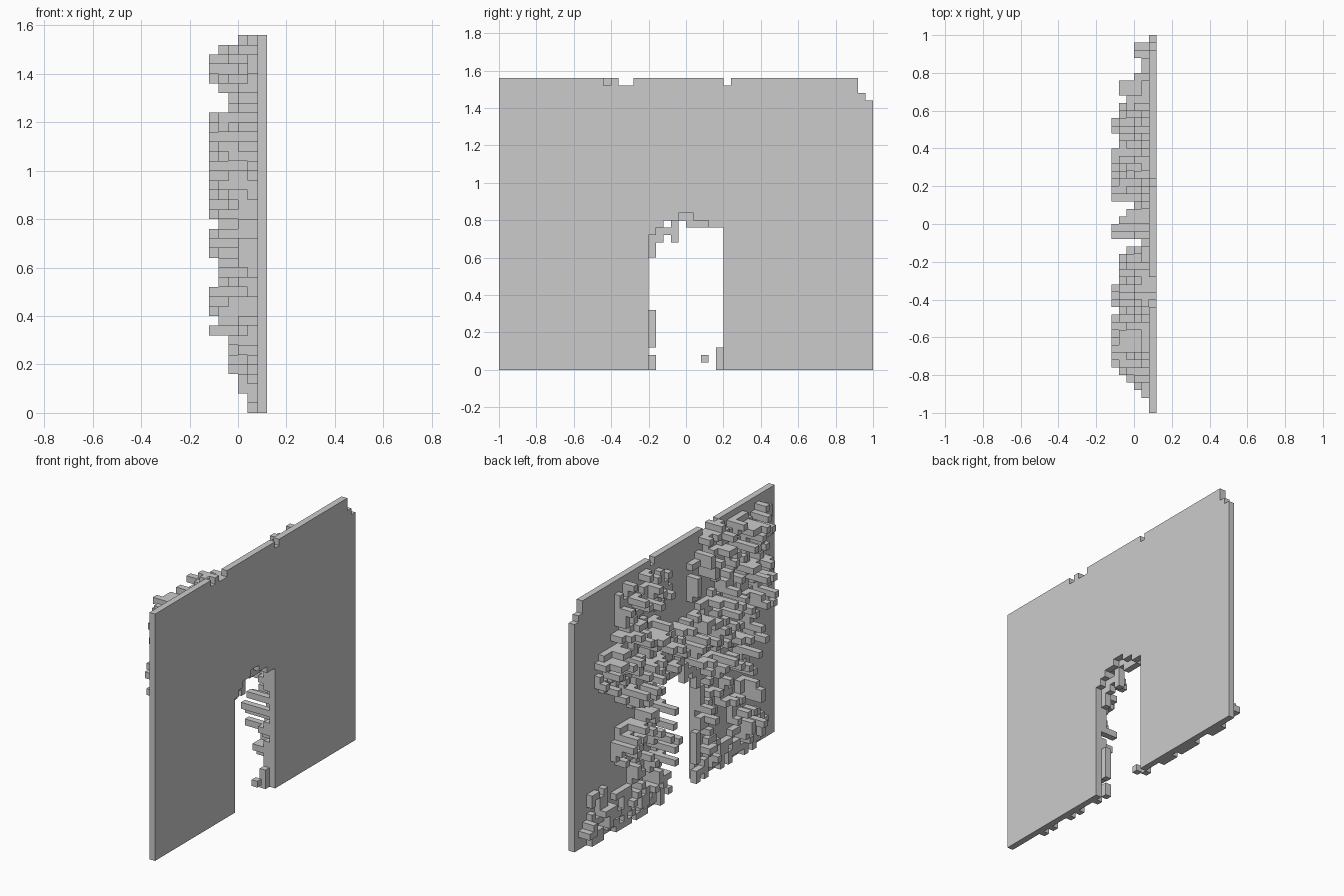
import bpy
import bmesh
import random

random.seed(7)
U = 0.04                      # block size
BACK = 0.08                   # rear plane of the slab
HALF, TOP = 25, 39            # slab half width and height, in blocks

cube = bpy.data.objects.get("Cube")
if cube:
    bpy.data.objects.remove(cube, do_unlink=True)

stone = bpy.data.materials.new("grey_stone")
stone.use_nodes = True
colour = (0.6, 0.6, 0.6, 1)
stone.diffuse_color = colour
stone.node_tree.nodes["Principled BSDF"].inputs["Base Color"].default_value = colour


def finish(name, bm):
    bmesh.ops.remove_doubles(bm, verts=bm.verts, dist=0.0001)
    bmesh.ops.recalc_face_normals(bm, faces=bm.faces)
    mesh = bpy.data.meshes.new(name)
    bm.to_mesh(mesh)
    bm.free()
    mesh.materials.append(stone)
    obj = bpy.data.objects.new(name, mesh)
    bpy.context.collection.objects.link(obj)
    return obj


# Door opening: height of each block column, from one jamb to the other
DOOR_START = -5
lintel = [18, 19, 20, 20, 21, 21, 20, 20, 19, 19]


def in_door(j, k):
    n = j - DOOR_START
    return 0 <= n < len(lintel) and k < lintel[n]


# Slab: stepped outline with a broken top edge, extruded by one block
outline = [(-HALF, 0), (DOOR_START, 0)]
for n, h in enumerate(lintel):
    outline += [(DOOR_START + n, h), (DOOR_START + n + 1, h)]
outline += [(5, 0), (HALF, 0), (HALF, 36), (24, 36), (24, 37), (23, 37), (23, TOP)]
for end, start in ((6, 5), (-7, -9), (-10, -11)):
    outline += [(end, TOP), (end, TOP - 1), (start, TOP - 1), (start, TOP)]
outline.append((-HALF, TOP))
points = [p for i, p in enumerate(outline) if p != outline[i - 1]]

bm = bmesh.new()
face = bm.faces.new([bm.verts.new((BACK + U, j * U, k * U)) for j, k in points])
moved = bmesh.ops.extrude_face_region(bm, geom=[face])["geom"]
bmesh.ops.translate(bm, vec=(-U, 0, 0),
                    verts=[v for v in moved if isinstance(v, bmesh.types.BMVert)])
finish("wall_slab", bm)

# Rubble patches: centre across, centre up, radius across, radius up, depth
patches = [
    (13, 34, 2, 4, 4), (8, 35, 2, 3, 4), (4, 34, 2, 3, 2), (-4, 32, 1, 4, 3),
    (11, 28, 6, 5, 5), (3, 24, 6, 4, 5), (17, 26, 3, 4, 4), (10, 22, 5, 4, 5),
    (-8, 25, 5, 5, 5), (-14, 19, 4, 5, 5), (-7, 19, 4, 3, 4),
    (-9, 35, 4, 4, 4), (-15, 33, 6, 5, 5), (-18, 27, 4, 5, 5), (-11, 28, 4, 4, 4),
    (-20, 35, 3, 3, 3), (-6, 12, 2, 7, 3), (-11, 12, 2, 2, 3), (-7, 3, 3, 3, 3),
    (-16, 7, 3, 5, 4), (-18, 3, 4, 3, 2), (-12, 2, 3, 2, 2),
    (7, 13, 3, 7, 5), (13, 13, 3, 3, 5), (9, 5, 4, 5, 4), (14, 3, 3, 3, 2),
    (20, 3, 4, 3, 3), (20, 7, 2, 1, 2),
]


def patch_depth(j, k):
    best = 0
    for cj, ck, rj, rk, depth in patches:
        d = ((j + .5 - cj) / rj) ** 2 + ((k + .5 - ck) / rk) ** 2
        if d < 1:
            best = max(best, depth * (1.15 - 0.5 * d))
    return best


# Depth of rubble blocks behind every slab cell, thinning toward the edges
filled = set()
for j in range(-23, HALF):
    for k in range(TOP):
        reach = patch_depth(j, k)
        if reach == 0 or in_door(j, k) or random.random() < 0.38:
            continue
        side = 24 - j if j > 0 else j + 23
        cap = min(5, 1 + k // 2, 1 + side)
        depth = 1 + int(reach * random.random() ** 1.7)
        filled.update((i, j, k) for i in range(min(depth, cap)))

# Ledges that stick out into the doorway, plus the plug behind the top notch
ledges = [(-5, 0, 2), (-5, 3, 8), (-5, 15, 18), (-4, 17, 19), (-3, 18, 19),
          (-2, 17, 20), (-1, 20, 21), (0, 19, 21), (1, 19, 20), (2, 19, 20),
          (4, 0, 3), (2, 1, 2), (-11, 38, 39)]
for j, low, high in ledges:
    filled.update((0, j, k) for k in range(low, high))

# Rubble mesh: one quad for each exposed block side
sides = [(axis, s) for axis in range(3) for s in (0, 1)]
bm = bmesh.new()
for cell in sorted(filled):
    for axis, s in sides:
        other = list(cell)
        other[axis] += 2 * s - 1
        if tuple(other) in filled:
            continue
        if other[0] < 0 and not in_door(*cell[1:]):
            continue
        a, b = (axis + 1) % 3, (axis + 2) % 3
        quad = []
        for da, db in ((0, 0), (1, 0), (1, 1), (0, 1)):
            p = list(cell)
            p[axis] += s
            p[a] += da
            p[b] += db
            quad.append(bm.verts.new((BACK - p[0] * U, p[1] * U, p[2] * U)))
        if s:
            quad.reverse()
        bm.faces.new(quad)
mesh = bpy.data.meshes.new("rubble_blocks")
bm.to_mesh(mesh)
bm.free()
mesh.materials.append(stone)
rubble = bpy.data.objects.new("rubble_blocks", mesh)
bpy.context.collection.objects.link(rubble)
